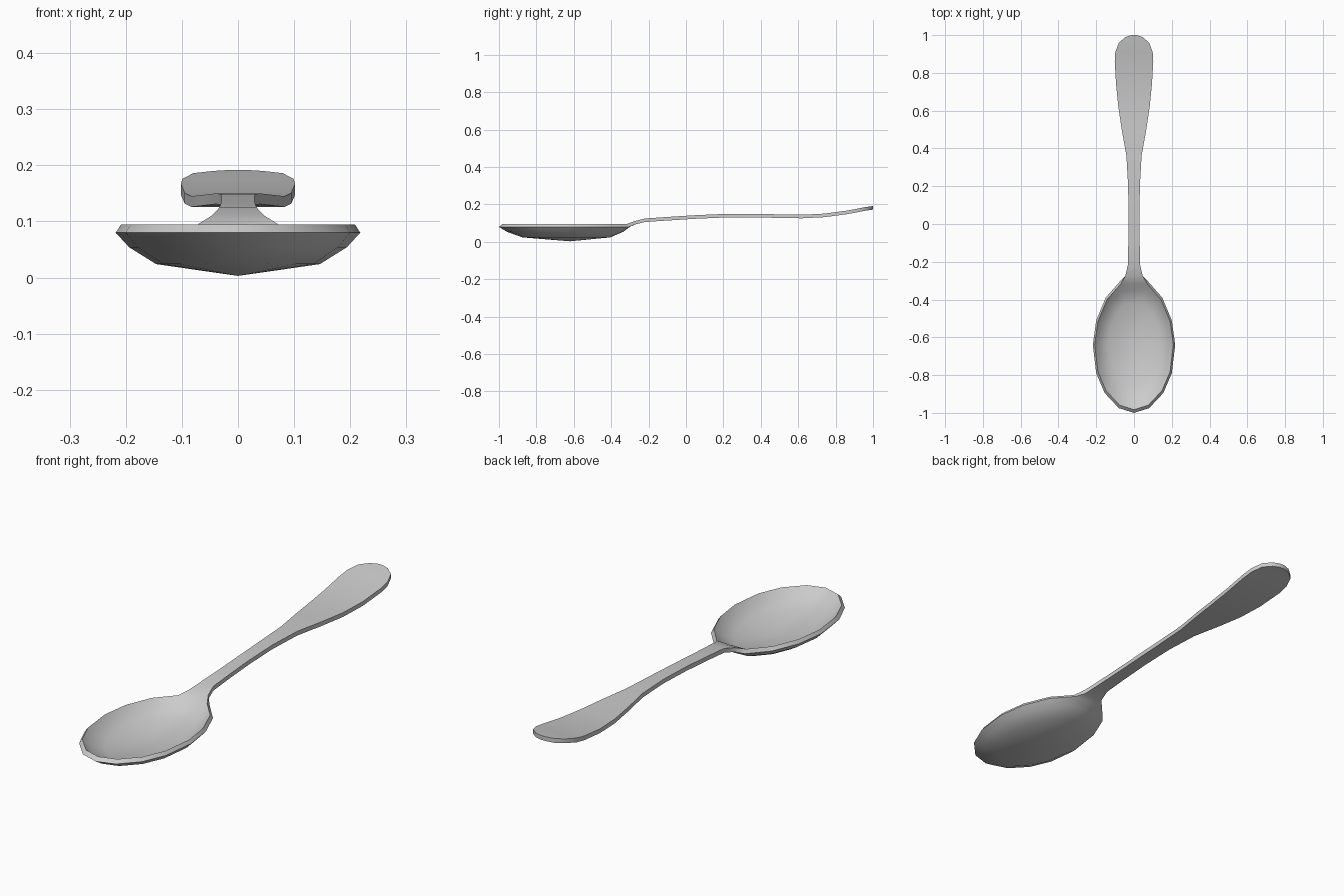
import bpy, bmesh, math
from mathutils import Vector

cube = bpy.data.objects.get("Cube")
if cube:
    bpy.data.objects.remove(cube)

# Brushed steel
steel = bpy.data.materials.new("light_grey_steel")
steel.use_nodes = True
COLOR = (0.6, 0.6, 0.6, 1)
steel.diffuse_color = COLOR
steel.node_tree.nodes["Principled BSDF"].inputs["Base Color"].default_value = COLOR

bm = bmesh.new()
CENTRE_Y = -0.62

# Bowl outline, half from tip to neck, then mirrored
half = [(0, -1), (.08, -.975), (.155, -.895), (.2, -.79), (.218, -.64),
        (.2, -.51), (.15, -.39), (.075, -.305), (0, -.3)]
outline = half + [(-x, y) for x, y in half[-2:0:-1]]
count = len(outline)
NECK = len(half) - 1


def ring(scale, z):
    return [bm.verts.new((x * scale, CENTRE_Y + (y - CENTRE_Y) * scale, z))
            for x, y in outline]


def skin(a, b, skip=()):
    for i in range(count):
        if i not in skip:
            j = (i + 1) % count
            bm.faces.new((a[i], a[j], b[j], b[i]))


def cap(r, z):
    tip = bm.verts.new((0, CENTRE_Y, z))
    for i in range(count):
        bm.faces.new((r[i], r[(i + 1) % count], tip))


# Bowl: outer shell, rim left open at the neck, inner shell
under = [ring(1, .08), ring(.89, .054), ring(.67, .024)]
inner = [ring(.955, .095), ring(.85, .066), ring(.63, .037)]
for shell, bottom in ((under, .003), (inner, .018)):
    for a, b in zip(shell, shell[1:]):
        skin(a, b)
    cap(shell[-1], bottom)
skin(under[0], inner[0], skip=(NECK - 1, NECK))

# Handle stations: y, half width, top height
stations = [(-.275, .046, .111), (-.22, .033, .125), (-.1, .03, .133),
            (.04, .029, .142), (.2, .031, .149), (.36, .04, .15),
            (.5, .065, .147), (.62, .083, .145), (.74, .095, .151),
            (.86, .102, .167), (.91, .099, .176), (.96, .08, .186),
            (.99, .045, .19), (1.0, .012, .192)]
THICK = .019


def section(y, w, z):
    top = [bm.verts.new((x, y, z)) for x in (w, 0, -w)]
    low = [bm.verts.new((x, y, z - THICK)) for x in (-w, 0, w)]
    return top + low


# Handle grows straight out of the open rim
span = (NECK - 1, NECK, NECK + 1)
last = [inner[0][i] for i in span] + [under[0][i] for i in reversed(span)]
for s in stations:
    here = section(*s)
    for i in range(6):
        j = (i + 1) % 6
        bm.faces.new((last[i], last[j], here[j], here[i]))
    last = here
bm.faces.new(last)

bmesh.ops.recalc_face_normals(bm, faces=bm.faces)
mesh = bpy.data.meshes.new("spoon")
bm.to_mesh(mesh)
bm.free()
mesh.materials.append(steel)
spoon = bpy.data.objects.new("spoon", mesh)
bpy.context.collection.objects.link(spoon)

# Smooth surfaces with a crisp rim
bpy.ops.object.select_all(action="DESELECT")
spoon.select_set(True)
bpy.context.view_layer.objects.active = spoon
bpy.ops.object.shade_smooth_by_angle(angle=math.radians(40))
